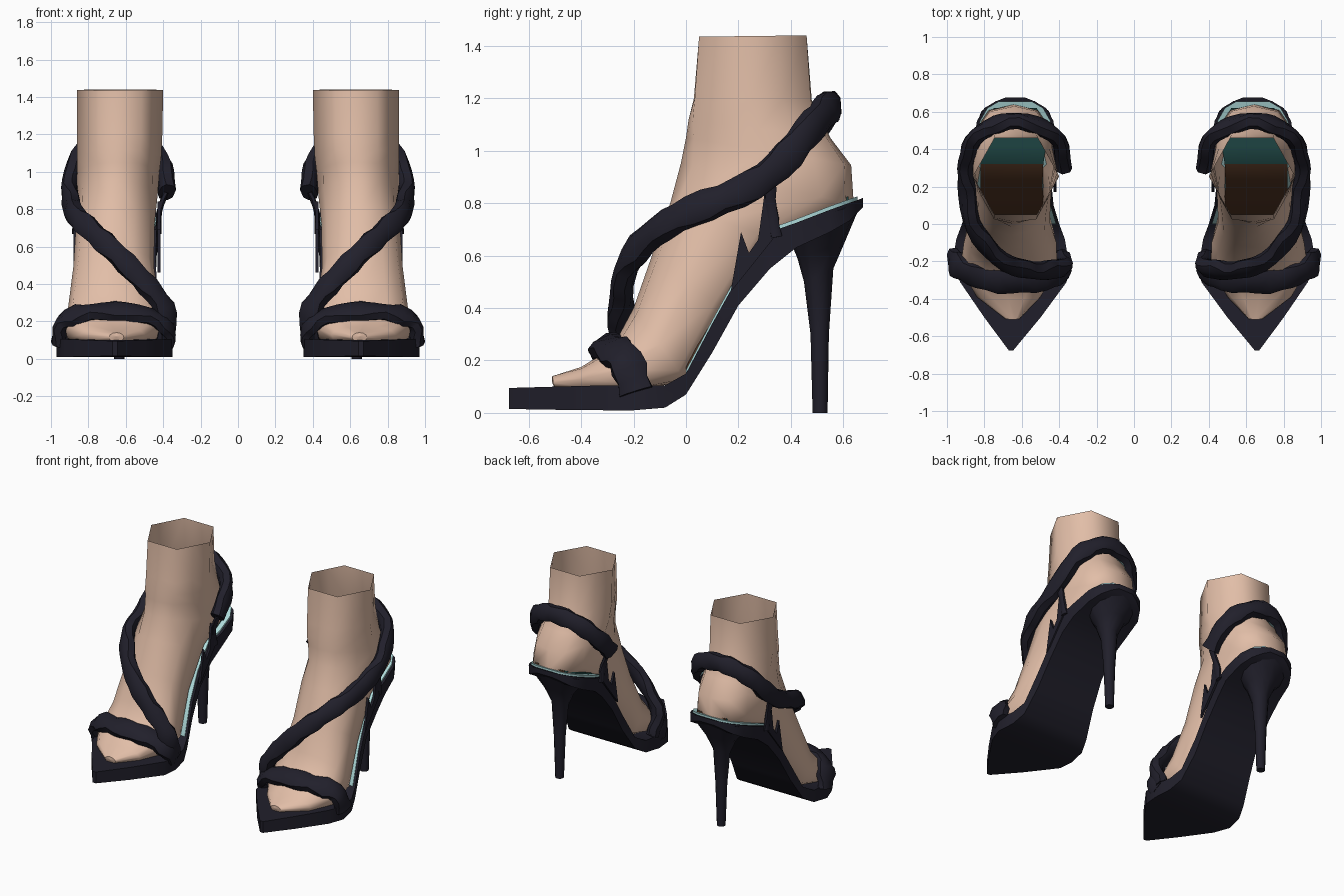
import bpy, bmesh, math
from mathutils import Vector

cube = bpy.data.objects.get("Cube")
if cube:
    bpy.data.objects.remove(cube, do_unlink=True)


def material(name, rgb):
    m = bpy.data.materials.new(name)
    m.use_nodes = True
    m.diffuse_color = (*rgb, 1)
    m.node_tree.nodes["Principled BSDF"].inputs["Base Color"].default_value = (*rgb, 1)
    return m


SKIN = material("skin", (0.76, 0.515, 0.39))
DARK = material("dark_leather", (0.015, 0.014, 0.024))
BROWN = material("brown_insole", (0.09, 0.038, 0.018))
TEAL = material("teal_insole", (0.02, 0.09, 0.085))
PALE = material("pale_lining", (0.45, 0.75, 0.75))


def loft(name, rings, mats, caps=True, angle=40, rule=None):
    """Skin closed rings into a mesh and mirror it to the other foot."""
    bm = bmesh.new()
    loops = [[bm.verts.new(p) for p in ring] for ring in rings]
    n = len(loops[0])
    for i in range(len(loops) - 1):
        for j in range(n):
            k = (j + 1) % n
            f = bm.faces.new((loops[i][j], loops[i][k], loops[i + 1][k], loops[i + 1][j]))
            if rule:
                f.material_index = rule(i, j)
    if caps:
        bm.faces.new(loops[0][::-1])
        bm.faces.new(loops[-1])
    bmesh.ops.recalc_face_normals(bm, faces=bm.faces)
    me = bpy.data.meshes.new(name)
    bm.to_mesh(me)
    bm.free()
    for m in mats:
        me.materials.append(m)
    me.shade_smooth()
    me.set_sharp_from_angle(angle=math.radians(angle))
    ob = bpy.data.objects.new(name, me)
    bpy.context.collection.objects.link(ob)
    mod = ob.modifiers.new("mirror", "MIRROR")
    mod.use_mirror_merge = False


def bulge(value, power):
    return math.copysign(abs(value) ** power, value)


def oval(front, back, x0, x1, power=1.0, hexagon=0.0, n=12):
    """Ring spanning a front and a back (y, z) point.

    power squares its back half, hexagon flattens it towards six sides."""
    cx, rx = (x0 + x1) / 2, (x1 - x0) / 2
    f, b = Vector(front), Vector(back)
    mid, half = (f + b) / 2, (f - b) / 2
    flat = 1 - hexagon * (1 - math.cos(math.pi / 6))
    ring = []
    for j in range(n):
        a = 2 * math.pi * j / n
        e = power if math.cos(a) < 0 else 1.0
        r = 1 if j % 2 else flat
        p = mid + half * bulge(math.cos(a), e) * r / flat
        ring.append((cx + rx * bulge(math.sin(a), e) * r, p.x, p.y))
    return ring


def smooth_path(pts, steps):
    """Catmull-Rom curve through the points."""
    p = [Vector(q) for q in pts]
    p = [2 * p[0] - p[1]] + p + [2 * p[-1] - p[-2]]
    out = []
    for i in range(1, len(p) - 2):
        a, b, c, d = p[i - 1:i + 3]
        for s in range(steps):
            t = s / steps
            out.append((2 * b + (c - a) * t + (2 * a - 5 * b + 4 * c - d) * t * t
                        + (3 * b - a - 3 * c + d) * t ** 3) / 2)
    return out + [p[-2]]


def strap(name, pts, centre, width, thick, rule=None, steps=3):
    """Lumpy, slightly twisted band whose flat side faces the foot."""
    path = smooth_path(pts, steps)
    rings = []
    for i, p in enumerate(path):
        t = (path[min(i + 1, len(path) - 1)] - path[max(i - 1, 0)]).normalized()
        out = p - Vector(centre(p))
        out = (out - t * out.dot(t)).normalized()
        side = t.cross(out)
        w = width * (1 + 0.1 * math.sin(i * 2.1))
        twist = 0.2 * math.sin(i * 1.3)
        ring = []
        for j in range(8):
            a = math.pi * (j + 0.5) / 4
            u, v = w * bulge(math.cos(a), 0.7), thick * bulge(math.sin(a), 0.7)
            u, v = u - v * twist, v + u * twist
            ring.append(p + side * u + out * v)
        rings.append(ring)
    loft(name, rings, [DARK, PALE], angle=40, rule=rule)


# Foot and open ankle: front point, back point, x range, underside squareness, hexagon
foot = [
    ((-.51, .14), (-.50, .09), .61, .69),
    ((-.40, .175), (-.38, .085), .50, .84, .5),
    ((-.28, .25), (-.20, .085), .41, .93, .5),
    ((-.20, .40), (0, .12), .415, .91, .5),
    ((-.13, .60), (.15, .39), .45, .88, .5),
    ((-.06, .80), (.33, .665), .445, .865, .5),
    ((-.02, .95), (.64, .795), .43, .86, .7),
    ((0, 1.05), (.63, .945), .42, .86, .9, .3),
    ((.01, 1.12), (.55, 1.05), .41, .86, 1, .6),
    ((.03, 1.2), (.48, 1.19), .405, .86, 1, .9),
    ((.05, 1.435), (.46, 1.44), .40, .86, 1, 1),
]
rings = [oval(*s) for s in foot]
loft("foot", rings, [SKIN], caps=False, angle=65)
loft("toe_tip", [rings[0], [(.65, -.512, .12)] * 12], [SKIN], caps=False)

# Platform sole: y, x range, bottom, top
sole = [
    (-.675, .645, .67, .015, .095), (-.5, .50, .80, .012, .1),
    (-.31, .36, .93, .01, .105), (-.2, .35, .97, .01, .105),
    (-.08, .37, .95, .02, .105), (0, .40, .92, .07, .15),
    (.1, .43, .89, .23, .34), (.2, .44, .87, .41, .52),
    (.32, .435, .87, .55, .69), (.42, .42, .86, .63, .725),
    (.55, .43, .84, .69, .775), (.62, .47, .80, .73, .80),
    (.655, .53, .74, .765, .812), (.675, .58, .69, .785, .82),
]


def strip(stations, inset, low, high):
    """Box-shaped rings that follow the top of the sole."""
    return [[(a + inset, y, hi + low), (b - inset, y, hi + low),
             (b - inset, y, hi + high), (a + inset, y, hi + high)]
            for y, a, b, lo, hi in stations]


loft("sole", [[(a, y, lo), (b, y, lo), (b, y, hi), (a, y, hi)]
              for y, a, b, lo, hi in sole], [DARK], angle=35)

# Pale lining showing as a thin line along the arch and around the heel
loft("lining", strip(sole[5:13], .016, -.02, .014), [PALE])

# Footbed seen through the open ankle, brown at the arch and teal at the heel
loft("insole", strip(sole[5:12], .05, .005, .026), [BROWN, TEAL],
     rule=lambda i, j: int(i > 2))

# Stiletto heel flaring into the cup: front point, back point, half width
heel = [
    ((.483, 0), (.54, 0), .028), ((.475, .3), (.545, .3), .04),
    ((.45, .5), (.562, .55), .055), ((.425, .59), (.605, .65), .10),
    ((.40, .65), (.645, .745), .17), ((.39, .69), (.676, .815), .208),
]
loft("heel", [oval(f, b, .635 - w, .635 + w) for f, b, w in heel], [DARK])

# Strap across the toes
strap("toe_strap", [(.385, -.19, .08), (.38, -.25, .17), (.48, -.29, .23),
                    (.66, -.31, .255), (.83, -.28, .24), (.935, -.23, .20),
                    (.96, -.19, .08)],
      lambda p: (.66, -.2, .05), .066, .038)

# Strap crossing the instep and wrapping behind the ankle, pale on its lower inner edge
strap("ankle_wrap", [(.39, -.19, .10), (.38, -.23, .23), (.45, -.245, .35),
                     (.56, -.245, .47), (.68, -.21, .59), (.79, -.115, .69),
                     (.87, .02, .77), (.895, .2, .84), (.895, .35, .94),
                     (.85, .46, 1.07), (.74, .53, 1.15), (.62, .55, 1.17),
                     (.48, .51, 1.12), (.395, .43, 1.02), (.38, .31, .89)],
      lambda p: (.64, .32 * p.z - .08, p.z - .06), .058, .043,
      rule=lambda i, j: int(27 <= i <= 38 and j == 6))

# Side links from the wrap to the sole, with pointed sole flaps
flap = [(.17, .46), (.21, .69), (.24, .61), (.275, .66), (.30, .84), (.33, .66)]
for label, x, top in (("outer", .872, .895), ("inner", .422, .385)):
    strap(label + "_link", [(top, .32, .89), (x, .325, .78), (x, .345, .67)],
          lambda p: (.64, .32, p.z), .022, .014)
    loft(label + "_flap", [[(x + d, y, z) for y, z in flap] for d in (-.008, .008)], [DARK])
